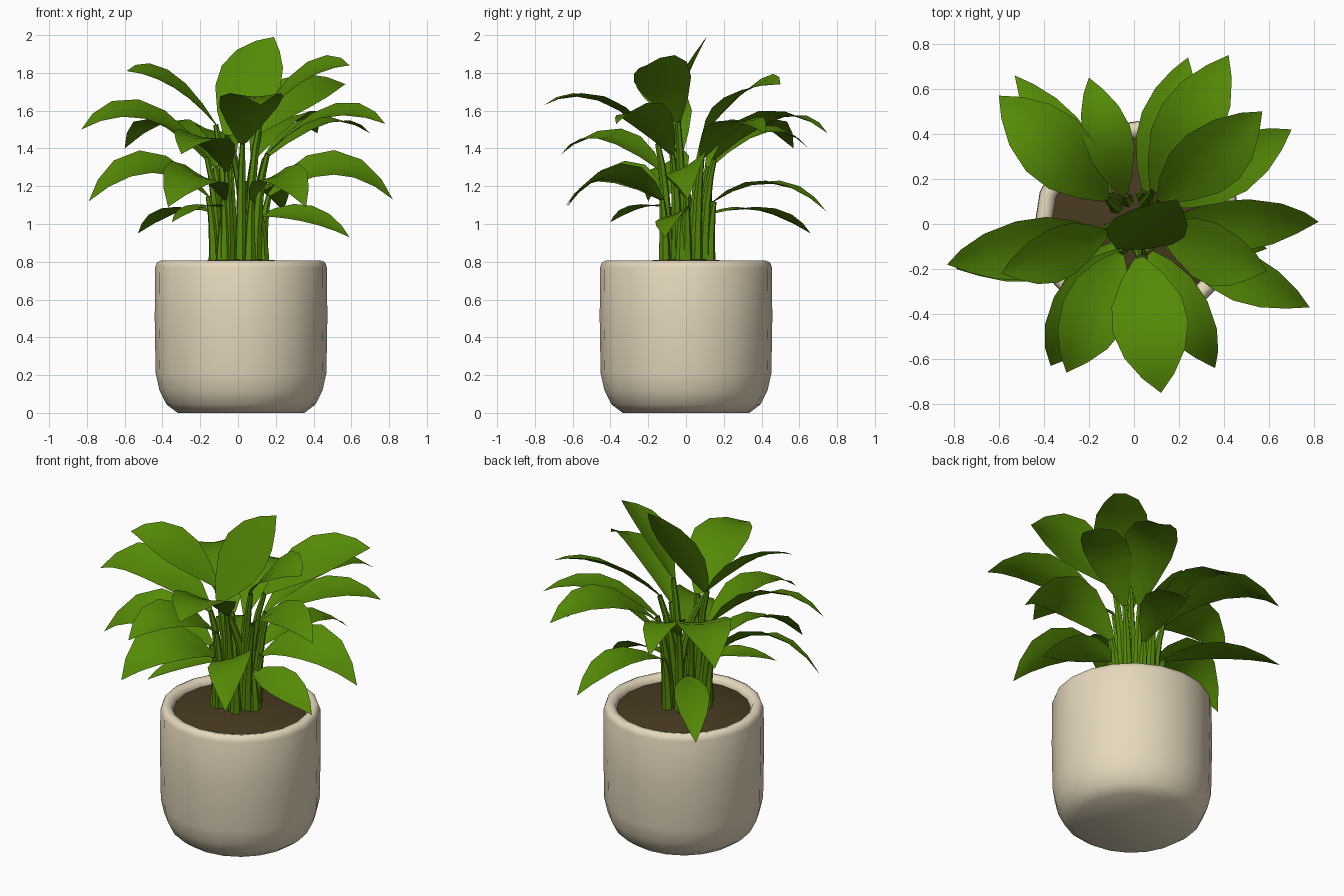
import bpy
import bmesh
from math import sin, cos, pi, radians
from mathutils import Vector

cube = bpy.data.objects.get("Cube")
if cube:
    bpy.data.objects.remove(cube)


def material(name, colour):
    mat = bpy.data.materials.new(name)
    mat.use_nodes = True
    mat.diffuse_color = (*colour, 1)
    shader = mat.node_tree.nodes["Principled BSDF"]
    shader.inputs["Base Color"].default_value = (*colour, 1)
    shader.inputs["Roughness"].default_value = 0.8
    return mat


POT = material("warm stone", (0.79, 0.69, 0.51))
SOIL = material("brown soil", (0.064, 0.042, 0.015))
GREEN = material("leaf green", (0.09, 0.25, 0.002))
UP = Vector((0, 0, 1))


def finish(bm, name, mat, angle, fix_normals=True):
    bmesh.ops.remove_doubles(bm, verts=bm.verts, dist=0.0005)
    if fix_normals:
        bmesh.ops.recalc_face_normals(bm, faces=bm.faces)
    mesh = bpy.data.meshes.new(name)
    bm.to_mesh(mesh)
    bm.free()
    mesh.materials.append(mat)
    obj = bpy.data.objects.new(name, mesh)
    bpy.context.collection.objects.link(obj)
    bpy.ops.object.select_all(action="DESELECT")
    obj.select_set(True)
    bpy.context.view_layer.objects.active = obj
    bpy.ops.object.shade_smooth_by_angle(angle=radians(angle))


def bridge(bm, rows, closed):
    """Join successive rows of points with quads."""
    rings = [[bm.verts.new(p) for p in row] for row in rows]
    for low, high in zip(rings, rings[1:]):
        count = len(low)
        for i in range(count if closed else count - 1):
            j = (i + 1) % count
            bm.faces.new((low[i], low[j], high[j], high[i]))


def lathe(name, profile, mat, sides, angle):
    bm = bmesh.new()
    rows = [[(r * cos(2 * pi * i / sides) + 0.016, r * sin(2 * pi * i / sides), z)
             for i in range(sides)] for r, z in profile]
    bridge(bm, rows, True)
    finish(bm, name, mat, angle)


def bezier(a, b, c, t):
    return a * (1 - t) ** 2 + b * 2 * t * (1 - t) + c * t * t


def slope(a, b, c, t):
    return ((b - a) * (1 - t) + (c - b) * t).normalized()


def stem(name, base, bend, end):
    bm = bmesh.new()
    rows = []
    for t in (0, 0.25, 0.5, 0.75, 1):
        centre, along = bezier(base, bend, end, t), slope(base, bend, end, t)
        side = along.cross(Vector((0.3, 1, 0.1))).normalized()
        other = along.cross(side)
        radius = 0.034 - 0.02 * t
        rows.append([centre + radius * (side * cos(k * pi / 3) + other * sin(k * pi / 3))
                     for k in range(6)])
    bridge(bm, rows, True)
    finish(bm, name, GREEN, 50)


# Blade outline: position along the midrib and share of the half width
OUTLINE = ((0, 0.12), (0.14, 0.55), (0.32, 0.92), (0.5, 1), (0.69, 0.8), (0.86, 0.42), (1, 0))


def blade(name, start, bend, tip, heading, half, roll):
    bm = bmesh.new()
    rows = []
    flat = heading.cross(UP).normalized()
    for t, share in OUTLINE:
        centre, along = bezier(start, bend, tip, t), slope(start, bend, tip, t)
        normal = flat.cross(along).normalized()
        side = flat * cos(roll) - normal * sin(roll)
        lift = normal * cos(roll) + flat * sin(roll)
        rows.append([centre + half * share * (side * v + lift * 0.14 * abs(v) ** 1.5)
                     for v in (-1, -0.5, 0, 0.5, 1)])
    bridge(bm, rows, False)
    finish(bm, name, GREEN, 45, False)


def leaf(name, tip, arch, half, roll, start=None):
    tip = Vector(tip)
    if start is None:
        start = (tip.x * 0.2, tip.y * 0.2, 0.53 + 0.55 * tip.z)
    start = Vector(start)
    heading = Vector((tip.x - start.x, tip.y - start.y, 0)).normalized()
    # Low leaves grow from the outside of the clump
    reach = 0.06 if tip.z > 1.7 else 0.14 - 0.06 * (tip.z - 0.9)
    base = heading * reach + UP * 0.77
    bend = Vector((base.x * 0.9 + start.x * 0.1, base.y * 0.9 + start.y * 0.1,
                   base.z + 0.7 * (start.z - base.z)))
    stem(name + "_stem", base, bend, start)
    middle = start.lerp(tip, 0.55) + UP * arch * 2
    blade(name + "_blade", start, middle, tip, heading, half, radians(roll))


# Pot with rounded foot and rolled rim
lathe("pot", [(0, 0), (0.335, 0), (0.395, 0.045), (0.432, 0.12), (0.452, 0.21),
              (0.457, 0.5), (0.455, 0.77), (0.445, 0.797), (0.425, 0.806),
              (0.395, 0.798), (0.382, 0.77), (0.38, 0.7)], POT, 20, 60)

# Gently mounded soil
lathe("soil", [(0.385, 0.765), (0.3, 0.785), (0.18, 0.808), (0, 0.817)], SOIL, 20, 60)

# Leaves: tip, arch, half width, roll
LEAVES = {
    "left_high": ((0.59, -0.21, 1.84), 0.09, 0.15, 25),
    "left_front": ((0.78, -0.37, 1.53), 0.13, 0.12, 20),
    "left_middle": ((0.82, 0.01, 1.13), 0.17, 0.13, 30),
    "left_low": ((0.59, -0.11, 0.93), 0.06, 0.10, 25),
    "left_back_high": ((0.57, 0.50, 1.74), 0.08, 0.16, 20),
    "left_back_middle": ((0.70, 0.42, 1.48), 0.12, 0.13, 5),
    "back_high": ((0.42, 0.75, 1.48), 0.15, 0.15, -5),
    "back_low": ((0.24, 0.74, 1.07), 0.12, 0.12, 0),
    "back_middle": ((-0.20, 0.65, 1.40), 0.14, 0.11, 10),
    "right_back": ((-0.60, 0.57, 1.40), 0.18, 0.16, 0),
    "right_back_low": ((-0.53, 0.66, 0.95), 0.07, 0.10, 0),
    "right_high": ((-0.59, -0.22, 1.81), 0.08, 0.13, -25),
    "right_outer": ((-0.83, -0.18, 1.50), 0.16, 0.14, -22),
    "right_middle": ((-0.79, -0.20, 1.12), 0.18, 0.14, -25),
    "right_low": ((-0.35, -0.40, 1.01), 0.04, 0.08, 0),
    "front_right_high": ((-0.30, -0.66, 1.37), 0.13, 0.15, -10),
    "front_right_low": ((-0.37, -0.63, 1.09), 0.15, 0.16, -20),
    "front_high": ((0.12, -0.75, 1.63), 0.12, 0.17, 0),
    "front_left_low": ((0.36, -0.64, 1.09), 0.15, 0.13, 20),
}
for name, values in LEAVES.items():
    leaf(name + "_leaf", *values)

# Upright leaf at the crown
leaf("crown_leaf", (0.19, 0.11, 1.99), 0.03, 0.17, 38, (-0.06, -0.11, 1.47))
